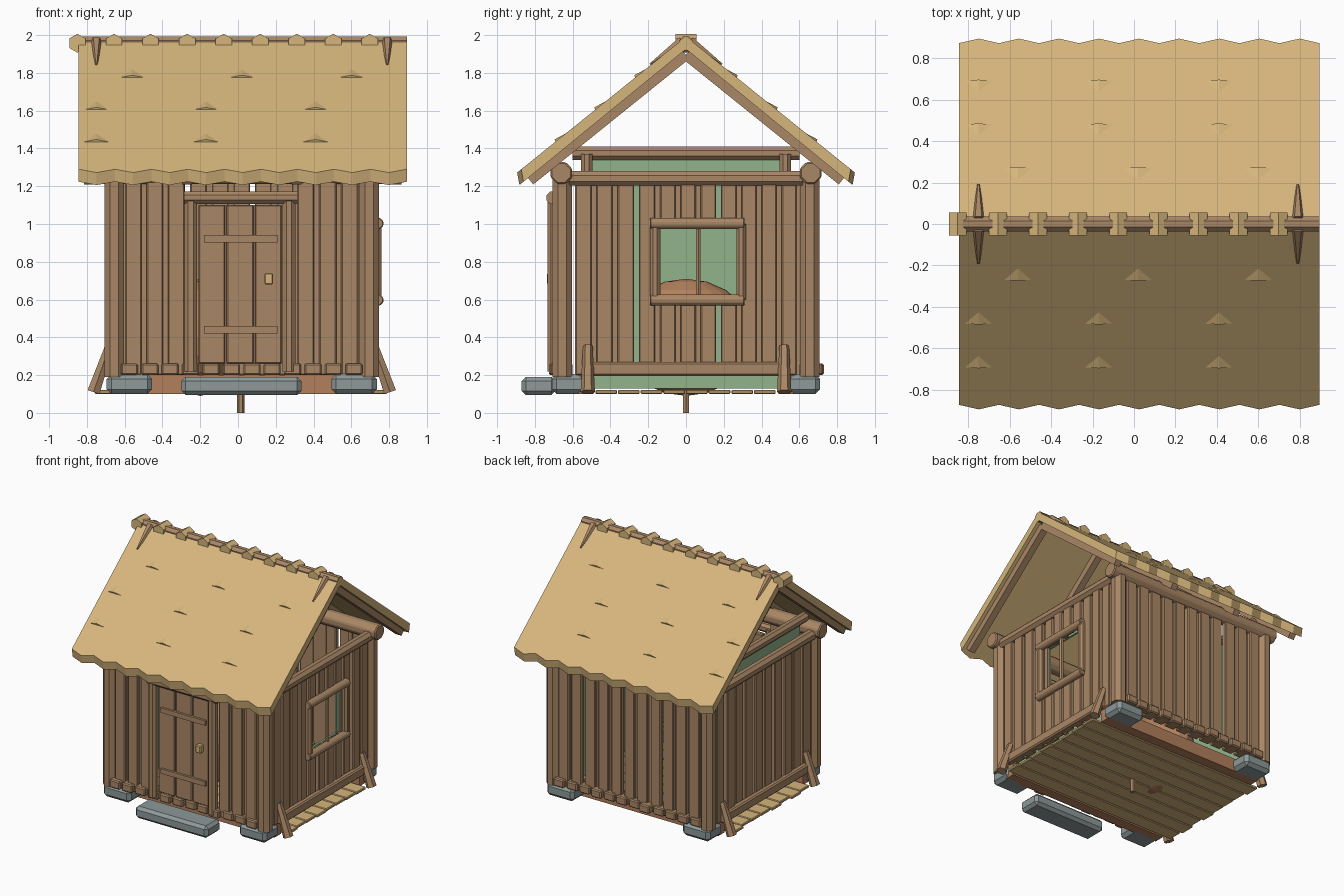
import bpy, bmesh, math, random
from mathutils import Vector, Matrix

if "Cube" in bpy.data.objects:
    bpy.data.objects.remove(bpy.data.objects["Cube"])

random.seed(4)
CX = 0.02  # centre of the house body


def material(name, rgb):
    m = bpy.data.materials.new(name)
    m.diffuse_color = [(c / 255 / 12.92 if c < 10 else ((c / 255 + 0.055) / 1.055) ** 2.4) for c in rgb] + [1]
    m.use_nodes = True
    m.node_tree.nodes["Principled BSDF"].inputs["Base Color"].default_value = m.diffuse_color
    return m


WOOD = material("brown wood", (170, 135, 102))
EARTH = material("warm brown", (178, 128, 92))
STRAW = material("straw", (214, 182, 124))
STONE = material("grey stone", (142, 153, 153))
GREEN = material("soft green", (146, 180, 138))


def finish(name, bm, mat, bevel=0.0):
    bmesh.ops.recalc_face_normals(bm, faces=bm.faces)
    me = bpy.data.meshes.new(name)
    bm.to_mesh(me)
    bm.free()
    me.materials.append(mat)
    ob = bpy.data.objects.new(name, me)
    bpy.context.collection.objects.link(ob)
    if bevel:
        b = ob.modifiers.new("bevel", 'BEVEL')
        b.width, b.segments = bevel, 1
    return ob


def boxes(name, spans, mat, bevel=0.0):
    """Each span is (x0, x1, y0, y1, z0, z1)."""
    bm = bmesh.new()
    for x0, x1, y0, y1, z0, z1 in spans:
        c = Vector(((x0 + x1) / 2, (y0 + y1) / 2, (z0 + z1) / 2))
        s = Matrix.Diagonal((x1 - x0, y1 - y0, z1 - z0, 1))
        bmesh.ops.create_cube(bm, size=1, matrix=Matrix.Translation(c) @ s)
    return finish(name, bm, mat, bevel)


def logs(name, paths, r, mat, sides=8, r2=None, bevel=0.0):
    """Straight poles between pairs of points."""
    bm = bmesh.new()
    for p, q in paths:
        p, q = Vector(p), Vector(q)
        rot = (q - p).to_track_quat('Z', 'Y').to_matrix().to_4x4()
        m = Matrix.Translation((p + q) / 2) @ rot @ Matrix.Rotation(math.pi / sides, 4, 'Z')
        bmesh.ops.create_cone(bm, cap_ends=True, segments=sides, radius1=r,
                              radius2=r if r2 is None else r2, depth=(q - p).length, matrix=m)
    return finish(name, bm, mat, bevel)


def wall(name, axis, plane, sections):
    """Upright boards with recessed battens; section = (u0, u1, count, z-ranges)."""
    boards, battens = [], []
    inward = -1 if plane > 0 else 1

    def span(u0, u1, d0, d1, z0, z1):
        return (u0, u1, d0, d1, z0, z1) if axis == 'x' else (d0, d1, u0, u1, z0, z1)

    for u0, u1, n, zs in sections:
        w = (u1 - u0) / n
        for i in range(n):
            a = u0 + i * w
            j = random.uniform(-0.006, 0.006)
            for z0, z1 in zs:
                boards.append(span(a + 0.013, a + w - 0.013, plane - 0.02 + j, plane + 0.02 + j, z0, z1))
                if i % 3 != 2:
                    c = plane + inward * 0.016
                    battens.append(span(a + w - 0.016, a + w + 0.016, c - 0.01, c + 0.01, z0, z1))
    boxes(name + "_boards", boards, WOOD, 0.006)
    boxes(name + "_battens", battens, WOOD)


# Walls
Z = [(0.2, 1.23)]
wall("front_wall", 'x', -0.665, [(-0.61, -0.27, 3, Z), (0.30, 0.65, 3, Z)])
wall("back_wall", 'x', 0.665, [(-0.61, 0.65, 11, Z)])
wall("left_wall", 'y', CX - 0.685, [(-0.6, 0.6, 10, Z)])
wall("right_wall", 'y', CX + 0.685, [(-0.6, -0.15, 4, Z), (-0.15, 0.28, 4, [(0.2, 0.6), (1.0, 1.23)]),
                                     (0.28, 0.6, 3, Z)])

# Corner posts, plates and side beams
logs("corner_posts", [((CX + sx * 0.675, sy * 0.655, 0.19), (CX + sx * 0.675, sy * 0.655, 1.25))
                      for sx in (-1, 1) for sy in (-1, 1)], 0.057, WOOD)
logs("eave_plates", [((CX - 0.76, s * 0.66, 1.27), (CX + 0.76, s * 0.66, 1.27)) for s in (-1, 1)], 0.062, WOOD, bevel=0.008)
logs("side_top_beams", [((CX + s * 0.69, -0.62, 1.242), (CX + s * 0.69, 0.62, 1.242)) for s in (-1, 1)], 0.042, WOOD)
boxes("side_sills", [(CX + s * 0.715 - 0.025, CX + s * 0.715 + 0.025, -0.54, 0.54, 0.195, 0.27)
                     for s in (-1, 1)], WOOD, 0.01)

# Short block ends along the front and back base
blocks = []
for s in (-1, 1):
    for i in range(12):
        x = -0.62 + i * 0.108
        y = s * (0.70 + random.uniform(0, 0.03))
        blocks.append((x, x + 0.09, min(y, s * 0.6), max(y, s * 0.6), 0.2, 0.262))
boxes("base_blocks", blocks, WOOD, 0.008)

# Floor, joists, braces and stake
boxes("floor_planks", [(CX - 0.755 - random.uniform(0, 0.025), CX + 0.745 + random.uniform(0, 0.025),
                        -0.48 + i * 0.12, -0.365 + i * 0.12, 0.1, 0.122) for i in range(8)], STRAW, 0.005)
boxes("floor_joists", [(CX - 0.70, CX + 0.70, s * 0.53 - 0.04, s * 0.53 + 0.04, 0.1, 0.2) for s in (-1, 1)], EARTH)
logs("base_braces", [((CX + sx * 0.785, sy * 0.52, 0.11), (CX + sx * 0.70, sy * 0.52, 0.355))
                     for sx in (-1, 1) for sy in (-1, 1)], 0.038, WOOD, 6, 0.026)
logs("ground_stake", [((0.015, 0, 0), (0.015, 0, 0.12))], 0.019, WOOD, 6)

# Stones and step
boxes("corner_stones", [(CX + sx * 0.595 - 0.12, CX + sx * 0.595 + 0.12, sy * 0.62 - 0.09, sy * 0.62 + 0.09, 0.1, 0.205)
                        for sx in (-1, 1) for sy in (-1, 1)], STONE, 0.025)
boxes("door_step", [(-0.30, 0.335, -0.87, -0.69, 0.095, 0.19)], STONE, 0.022)

# Door
boxes("door_boards", [(x, x + 0.142, -0.695, -0.665, 0.26, 1.1) for x in (-0.21, -0.06, 0.09)], WOOD, 0.006)
boxes("door_backing", [(-0.21, 0.23, -0.668, -0.645, 0.26, 1.1)], WOOD)
boxes("door_bars", [(-0.18, 0.21, -0.712, -0.69, z - 0.019, z + 0.019) for z in (0.44, 0.922)], WOOD)
boxes("door_handle", [(0.14, 0.185, -0.735, -0.69, 0.68, 0.74)], STRAW, 0.006)
logs("door_posts", [((x, -0.70, 0.22), (x, -0.70, 1.14)) for x in (-0.25, 0.27)], 0.036, WOOD)
logs("door_lintel", [((-0.285, -0.705, 1.14), (0.315, -0.705, 1.14))], 0.036, WOOD)

# Window frame
logs("window_rails", [((0.74, -0.19, z), (0.74, 0.31, z)) for z in (0.597, 1.003)], 0.032, WOOD, bevel=0.005)
logs("window_jambs", [((0.735, y, 0.6), (0.735, y, 1.0)) for y in (-0.165, 0.292)], 0.027, WOOD)
logs("window_mullion", [((0.735, 0.065, 0.6), (0.735, 0.065, 1.0))], 0.015, WOOD, 6)

# Inner lining panels, the right one open at the window
xl, xr = CX - 0.64, CX + 0.64
boxes("left_lining", [(xl - 0.008, xl + 0.008, -0.53, 0.53, 0.13, 1.35)], GREEN)
boxes("right_lining", [(xr - 0.008, xr + 0.008, a, b, c, d) for a, b, c, d in
                       ((-0.5, -0.15, 0.13, 1.22), (0.28, 0.5, 0.13, 1.22),
                        (-0.15, 0.28, 0.13, 0.59), (-0.15, 0.28, 1.01, 1.22))], GREEN)
logs("lining_top_beams", [((xl, -0.6, 1.375), (xl, 0.6, 1.375))], 0.038, WOOD)
logs("lining_posts", [((xl + 0.03, s * 0.525, 0.13), (xl + 0.03, s * 0.525, 1.37)) for s in (-1, 1)], 0.032, WOOD)

# Rounded bedding mound inside
bm = bmesh.new()
bmesh.ops.create_uvsphere(bm, u_segments=20, v_segments=10, radius=1,
                          matrix=Matrix.Translation((-0.2, 0, 0.4)) @ Matrix.Diagonal((0.2, 0.36, 0.31, 1)))
finish("bedding_mound", bm, EARTH)

# Thatched roof slopes with wavy eaves
TOP, SLOPE, THICK = 1.992, 0.805, 0.066
X0, X1 = -0.845, 0.895


def roof_z(y):
    return TOP - SLOPE * abs(y)


for side, label in ((-1, "front"), (1, "back")):
    bm = bmesh.new()
    rows = []
    n = 36
    for i in range(n + 1):
        x = X0 + (X1 - X0) * i / n
        y = 0.883 + 0.011 * math.cos(2 * math.pi * (i / 4 - 0.5))
        pts = [(0, TOP), (y, roof_z(y)), (y - 0.012, roof_z(y) - THICK), (0, TOP - THICK)]
        rows.append([bm.verts.new((x, side * a, b)) for a, b in pts])
    for a, b in zip(rows, rows[1:]):
        for k in range(4):
            bm.faces.new((a[k], a[(k + 1) % 4], b[(k + 1) % 4], b[k]))
    bm.faces.new(rows[0])
    bm.faces.new(rows[-1])
    finish(label + "_thatch", bm, STRAW)

    # Small raised straw tufts
    bm = bmesh.new()
    for x0, z in ((-0.56, 1.775), (-0.75, 1.605), (-0.17, 1.435)):
        for k in range(3):
            x = x0 + k * 0.58
            if x > 0.8:
                x -= 1.74
            y = (TOP - z) / SLOPE
            pts = [(x, y - 0.055, 0), (x - 0.065, y, 0), (x + 0.065, y, 0), (x, y + 0.004, 0.016)]
            v = [bm.verts.new((px, side * py, roof_z(py) + h)) for px, py, h in pts]
            for f in ((0, 1, 3), (0, 3, 2), (1, 2, 3), (0, 2, 1)):
                bm.faces.new([v[j] for j in f])
    finish(label + "_tufts", bm, STRAW)

# Rafters under the thatch
logs("rafters", [((x, 0, TOP - 0.098), (x, s * 0.825, roof_z(0.825) - 0.098))
                 for x in (-0.79, -0.27, 0.31, 0.84) for s in (-1, 1)], 0.037, WOOD, 4)

# Ridge pole, straw bundles across it and tapering ties
logs("ridge_pole", [((-0.85, 0, 1.955), (0.895, 0, 1.955))], 0.04, WOOD)
bm = bmesh.new()
for i in range(9):
    m = Matrix.Translation((-0.85 + i * 0.1935, 0, 1.957)) @ Matrix.Rotation(math.pi / 2, 4, 'X')
    bmesh.ops.create_cone(bm, cap_ends=True, segments=6, radius1=0.05, radius2=0.05, depth=0.11, matrix=m)
finish("ridge_bundles", bm, STRAW)
logs("ridge_ties", [((x, s * 0.02, 1.965), (x, s * 0.19, 1.845))
                    for x in (-0.75, 0.79) for s in (-1, 1)], 0.032, WOOD, 6, 0.006)
